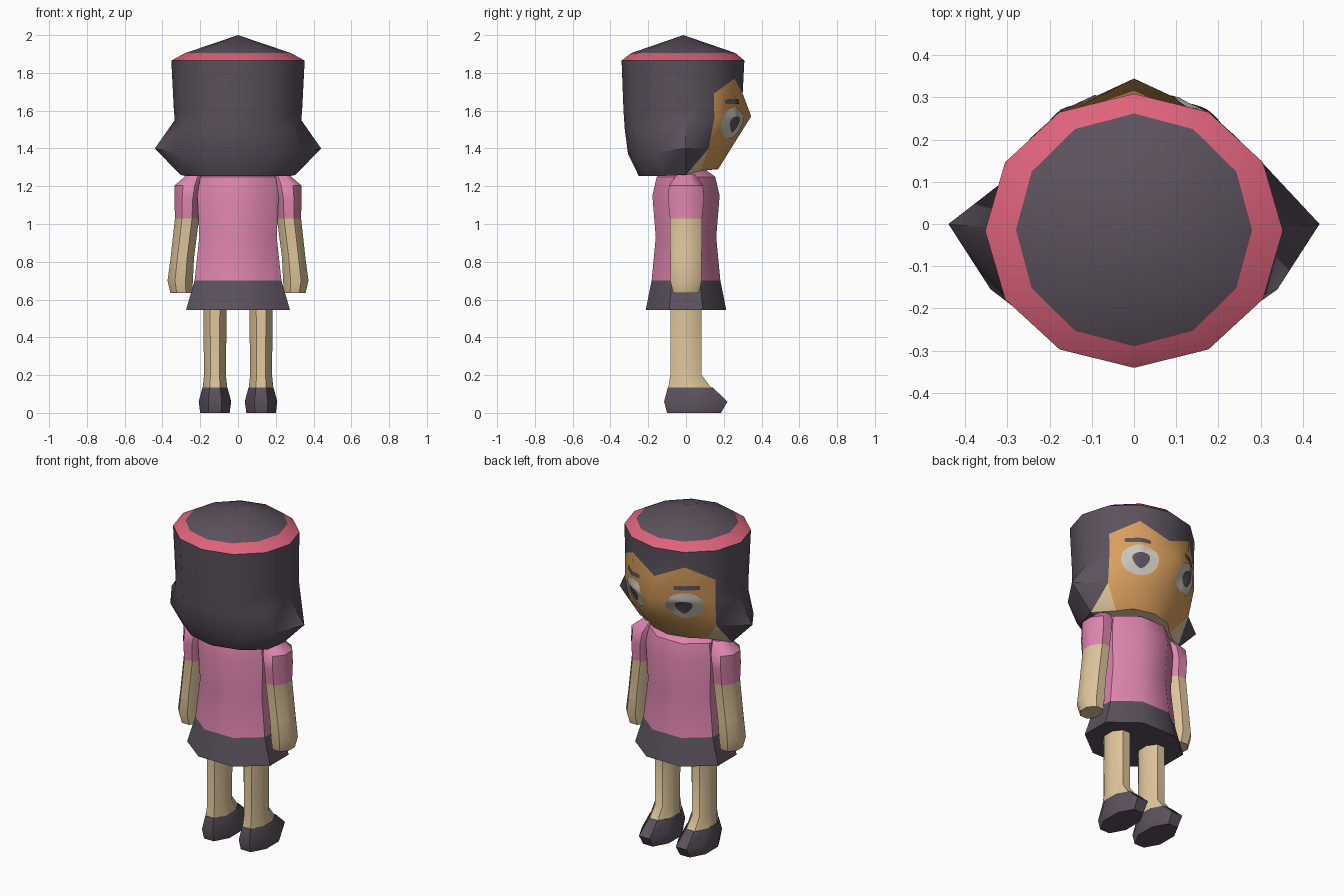
import bpy, bmesh, math
from mathutils import Vector
from mathutils.bvhtree import BVHTree

if "Cube" in bpy.data.objects:
    bpy.data.objects.remove(bpy.data.objects["Cube"])


def material(name, rgb):
    m = bpy.data.materials.new(name)
    m.diffuse_color = (*rgb, 1)
    m.use_nodes = True
    m.node_tree.nodes["Principled BSDF"].inputs["Base Color"].default_value = m.diffuse_color
    return m


DARK = material("dark_plum", (0.107, 0.083, 0.110))
PINK = material("shirt_pink", (0.73, 0.235, 0.43))
BAND = material("band_rose", (0.73, 0.125, 0.20))
SKIN = material("limb_beige", (0.73, 0.56, 0.33))
FACE = material("face_tan", (0.69, 0.345, 0.11))
WHITE = material("eye_white", (0.60, 0.56, 0.49))


def finish(name, bm, mats, angle=40):
    bmesh.ops.recalc_face_normals(bm, faces=bm.faces)
    me = bpy.data.meshes.new(name)
    bm.to_mesh(me)
    bm.free()
    for m in mats:
        me.materials.append(m)
    ob = bpy.data.objects.new(name, me)
    bpy.context.collection.objects.link(ob)
    bpy.ops.object.select_all(action='DESELECT')
    ob.select_set(True)
    bpy.context.view_layer.objects.active = ob
    bpy.ops.object.shade_smooth_by_angle(angle=math.radians(angle))
    return ob


def oval(n, cx, cy, z, rx, ry, turn=0.0):
    """Ring of n points whose outer extents are rx, ry."""
    k = 1 / math.cos(math.pi / n) if turn else 1
    return [(cx + k * rx * math.sin(2 * math.pi * (i + turn) / n),
             cy + k * ry * math.cos(2 * math.pi * (i + turn) / n), z) for i in range(n)]


def loft(name, rings, mats, band_mat, angle=40):
    """Skin a stack of rings, with a material index for each band."""
    bm = bmesh.new()
    vr = [[bm.verts.new(p) for p in r] for r in rings]
    for i in range(len(vr) - 1):
        a, b = vr[i], vr[i + 1]
        n = len(a)
        for k in range(n):
            j = (k + 1) % n
            bm.faces.new((a[k], a[j], b[j], b[k])).material_index = band_mat[i]
    bm.faces.new(vr[0]).material_index = band_mat[0]
    bm.faces.new(vr[-1]).material_index = band_mat[-1]
    return finish(name, bm, mats, angle)


# Head: twelve columns; half rings run from the face (+y) round to the back
hairline = [(0, .30, 1.69), (.172, .257, 1.77), (.30, .148, 1.69), (.34, -.015, 1.61),
            (.297, -.17, 1.6), (.17, -.29, 1.6), (0, -.331, 1.6)]
nose = [(0, .345, 1.57), (.172, .265, 1.57), (.30, .15, 1.56), (.335, -.01, 1.55),
        (.297, -.17, 1.5), (.17, -.285, 1.5), (0, -.324, 1.5)]
cheek = [(0, .245, 1.41), (.15, .205, 1.40), (.285, .12, 1.40), (.44, 0, 1.40),
         (.34, -.155, 1.38), (.18, -.27, 1.36), (0, -.307, 1.37)]
jaw = [(0, .17, 1.29), (.12, .14, 1.29), (.19, .075, 1.28), (.305, 0, 1.26),
       (.28, -.12, 1.255), (.16, -.21, 1.255), (0, -.25, 1.255)]


def whole(half):
    return half + [(-x, y, z) for x, y, z in half[5:0:-1]]


bm = bmesh.new()
rings = [oval(12, 0, -.014, 1.905, .28, .276), oval(12, 0, -.016, 1.865, .353, .325)]
rings += [whole(h) for h in (hairline, nose, cheek, jaw)]
vr = [[bm.verts.new(p) for p in r] for r in rings]
crown = bm.verts.new((0, -.014, 2.0))
under = bm.verts.new((0, 0, 1.275))
for k in range(12):
    j = (k + 1) % 12
    front = k in (0, 1, 10, 11)
    bm.faces.new((crown, vr[0][k], vr[0][j])).material_index = 0
    for i in range(5):
        a, b = vr[i], vr[i + 1]
        if i == 4 and k in (2, 9):
            # Hair tip over a bare triangle of neck skin
            f, s = (k, j) if k == 2 else (j, k)
            bm.faces.new((a[f], a[s], b[s])).material_index = 0
            bm.faces.new((a[f], b[s], b[f])).material_index = 3
        else:
            face = bm.faces.new((a[k], a[j], b[j], b[k]))
            face.material_index = 1 if i == 0 else 2 if front and i > 1 else 0
    bm.faces.new((under, vr[5][k], vr[5][j])).material_index = 3 if k in (0, 1, 2, 9, 10, 11) else 0
bmesh.ops.recalc_face_normals(bm, faces=bm.faces)
tree = BVHTree.FromBMesh(bm)
finish("head", bm, [DARK, BAND, FACE, SKIN], 35)


# Eyes and brows: thin plates that follow the face
def plate(name, side, u0, z0, outline, lift, mat):
    n = Vector((.5 * side, .866, 0))
    t = Vector((.866 * side, -.5, 0))
    base = Vector((.172 * side, .26, 0))

    def on_face(u, z):
        p = base + t * (u0 + u) + Vector((0, 0, z0 + z))
        hit = tree.ray_cast(p + n, -n)[0]
        return (hit or p) + n * lift

    b = bmesh.new()
    mid = b.verts.new(on_face(0, 0))
    steps = 6
    prev = None
    for s in range(1, steps + 1):
        ring = [b.verts.new(on_face(u * s / steps, z * s / steps)) for u, z in outline]
        m = len(ring)
        for k in range(m):
            j = (k + 1) % m
            b.faces.new((prev[k], prev[j], ring[j], ring[k]) if prev else (mid, ring[k], ring[j]))
        prev = ring
    ob = finish(name, b, [mat])
    me = ob.data
    if sum((p.normal.dot(n) for p in me.polygons)) < 0:
        me.flip_normals()


def blob(a, b, power=2, taper=0.0, count=24):
    pts = []
    for i in range(count):
        c, s = math.cos(2 * math.pi * i / count), math.sin(2 * math.pi * i / count)
        r = (abs(c) ** power + abs(s) ** power) ** (-1 / power)
        pts.append((a * c * r * (1 + taper * s), b * s * r))
    return pts


for side, tag in ((1, "right"), (-1, "left")):
    plate("eye_" + tag, side, 0, 1.535, blob(.105, .084), .004, WHITE)
    plate("pupil_" + tag, side, -.005, 1.527, blob(.046, .042, 2, .4), .007, DARK)
    plate("brow_" + tag, side, .012, 1.648, blob(.073, .013, 8), .004, DARK)

# Neck, shirt and skirt
loft("neck", [oval(8, 0, .02, z, .10, .09, .5) for z in (1.2, 1.3)], [SKIN], [0])
loft("shirt", [oval(8, 0, .01, 1.29, .11, .09, .5), oval(8, 0, 0, 1.25, .20, .155, .5),
               oval(8, 0, 0, 1.15, .215, .178, .5), oval(8, 0, 0, .93, .205, .16, .5),
               oval(8, 0, 0, .70, .23, .182, .5)], [PINK], [0] * 4)
loft("skirt", [oval(8, 0, 0, .70, .23, .182, .5), oval(8, 0, 0, .545, .275, .213, .5)],
     [DARK], [0])

for side, tag in ((1, "right"), (-1, "left")):
    # Arm with short sleeve
    arm = [(.225, 1.265, .04, .045), (.26, 1.205, .075, .09), (.268, 1.13, .068, .095),
           (.27, 1.03, .064, .085), (.295, .82, .062, .083), (.306, .70, .067, .083),
           (.30, .635, .058, .068)]
    loft("arm_" + tag, [oval(8, x * side, 0, z, rx, ry, .5) for x, z, rx, ry in arm],
         [PINK, SKIN], [0, 0, 0, 1, 1, 1])
    # Leg widening to the instep
    leg = [(.58, .062, 0, .083), (.20, .058, 0, .083), (.125, .066, .022, .117)]
    loft("leg_" + tag, [oval(8, .122 * side, y, z, rx, ry, .5) for z, rx, y, ry in leg],
         [SKIN], [0, 0])
    # Shoe with pointed toe
    shoe = [(.135, .066, .022, .118), (.06, .086, .052, .168), (0, .078, .042, .143)]
    loft("shoe_" + tag, [oval(8, .122 * side, y, z, rx, ry, .5) for z, rx, y, ry in shoe],
         [DARK], [0, 0], 50)
